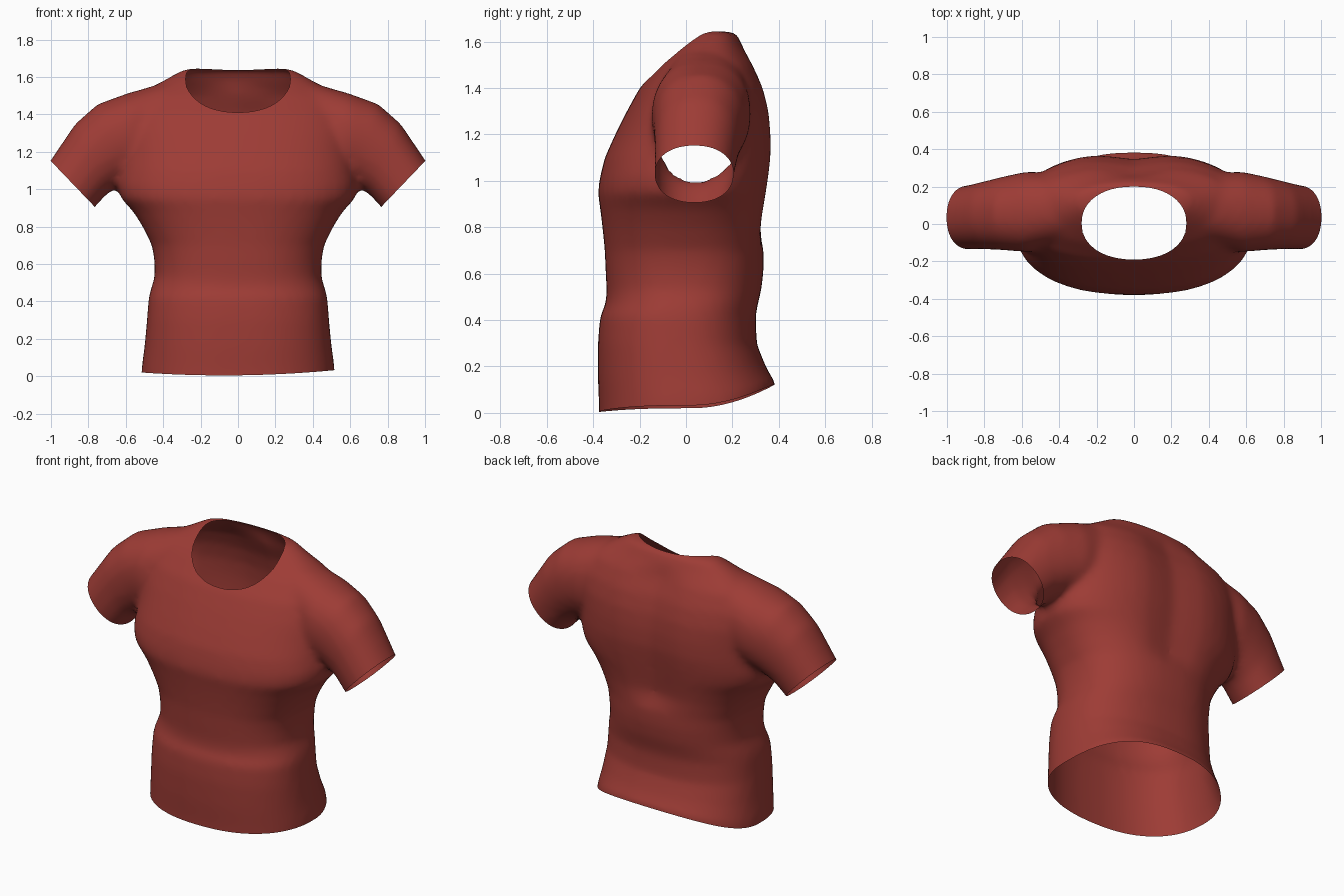
import bpy, bmesh, math
from mathutils import Vector

cube = bpy.data.objects.get("Cube")
if cube:
    bpy.data.objects.remove(cube)

SIDES = 48


def power(v, n):
    return math.copysign(abs(v) ** (2 / n), v)


def loft(bm, rings):
    """Skin a list of closed point rings and cap both ends."""
    loops = [[bm.verts.new(p) for p in ring] for ring in rings]
    for a, b in zip(loops, loops[1:]):
        for i in range(SIDES):
            j = (i + 1) % SIDES
            bm.faces.new((a[i], a[j], b[j], b[i]))
    bm.faces.new(loops[0])
    bm.faces.new(loops[-1])


def angles():
    return [2 * math.pi * i / SIDES for i in range(SIDES)]


def body_ring(z, half, front, back):
    mid, depth = (front + back) / 2, (back - front) / 2
    ring = []
    for t in angles():
        x = half * power(math.cos(t), 2.4)
        y = mid + depth * power(math.sin(t), 2.4)
        # Shallow valley along the spine
        if y > mid and 0.7 < z < 1.55:
            y -= 0.035 * math.exp(-(x / 0.14) ** 2)
        ring.append((x, y, z))
    return ring


def sleeve_ring(side, top, bottom, front, back):
    top, bottom = Vector(top), Vector(bottom)
    mid, half = (top + bottom) / 2, (top - bottom) / 2
    ring = []
    for t in angles():
        p = mid + half * power(math.cos(t), 2.2)
        y = (front + back) / 2 + (back - front) / 2 * power(math.sin(t), 2.2)
        ring.append((side * p.x, y, p.y))
    return ring


def make_object(name, bm):
    bmesh.ops.recalc_face_normals(bm, faces=bm.faces)
    mesh = bpy.data.meshes.new(name)
    bm.to_mesh(mesh)
    bm.free()
    obj = bpy.data.objects.new(name, mesh)
    bpy.context.collection.objects.link(obj)
    return obj


# Torso: height, half width, front, back
body = [
    (-0.1, 0.52, -0.375, 0.39), (0.03, 0.515, -0.375, 0.38),
    (0.15, 0.5, -0.38, 0.345), (0.3, 0.487, -0.38, 0.305),
    (0.42, 0.478, -0.37, 0.3), (0.47, 0.465, -0.345, 0.31),
    (0.53, 0.445, -0.342, 0.325), (0.62, 0.447, -0.347, 0.335),
    (0.7, 0.46, -0.35, 0.335), (0.8, 0.51, -0.36, 0.34),
    (0.88, 0.56, -0.37, 0.35), (0.95, 0.625, -0.38, 0.36),
    (1.02, 0.64, -0.37, 0.37), (1.1, 0.63, -0.35, 0.38),
    (1.2, 0.62, -0.305, 0.38), (1.3, 0.62, -0.255, 0.37),
    (1.4, 0.6, -0.2, 0.345), (1.5, 0.54, -0.115, 0.3),
    (1.58, 0.4, -0.035, 0.245), (1.63, 0.31, 0.02, 0.22),
    (1.645, 0.27, 0.05, 0.2),
]
# Sleeve: top and bottom of each section in (x, z), front, back
sleeve = [
    ((0.36, 1.58), (0.42, 1.1), -0.1, 0.27),
    ((0.6, 1.51), (0.55, 1.06), -0.15, 0.28),
    ((0.75, 1.455), (0.63, 1.02), -0.14, 0.255),
    ((0.87, 1.35), (0.7, 0.975), -0.135, 0.23),
    ((1.005, 1.15), (0.765, 0.905), -0.135, 0.205),
    ((1.09, 1.03), (0.835, 0.83), -0.135, 0.2),
]
bm = bmesh.new()
loft(bm, [body_ring(*r) for r in body])
for side in (-1, 1):
    loft(bm, [sleeve_ring(side, *r) for r in sleeve])
shirt = make_object("shirt", bm)

# Vertical cutter for the neck opening
NECK_X, NECK_Y, NECK_MID = 0.28, 0.195, 0.005
bm = bmesh.new()
loft(bm, [[(NECK_X * power(math.cos(t), 2.2), NECK_MID + NECK_Y * power(math.sin(t), 2.2), z)
           for t in angles()] for z in (1.1, 1.9)])
cutter = make_object("neck_cutter", bm)
cutter.hide_render = True

# Fuse torso and sleeves into one soft cloth surface, then cut the neck
remesh = shirt.modifiers.new("fuse", 'REMESH')
remesh.mode = 'VOXEL'
remesh.voxel_size = 0.022
smooth = shirt.modifiers.new("soften", 'SMOOTH')
smooth.factor = 0.5
smooth.iterations = 8
cut = shirt.modifiers.new("neck", 'BOOLEAN')
cut.operation = 'DIFFERENCE'
cut.solver = 'EXACT'
cut.object = cutter
bpy.context.view_layer.update()
graph = bpy.context.evaluated_depsgraph_get()
bm = bmesh.new()
bm.from_mesh(shirt.evaluated_get(graph).to_mesh())
shirt.modifiers.clear()
bpy.data.objects.remove(cutter)


def in_neck(p):
    r = abs(p.x / NECK_X) ** 2.2 + abs((p.y - NECK_MID) / NECK_Y) ** 2.2
    return r < 1.002 and p.z > 1.05


# Open the neck by removing the walls left by the cutter
bmesh.ops.delete(bm, geom=[f for f in bm.faces if in_neck(f.calc_center_median())],
                 context='FACES')


def slice_off(test, point, normal):
    faces = [f for f in bm.faces if test(f.calc_center_median())]
    geom = set(faces)
    for f in faces:
        geom.update(f.verts, f.edges)
    bmesh.ops.bisect_plane(bm, geom=list(geom), plane_co=point, plane_no=normal,
                           clear_outer=True)


# Open the cuffs and the hem
for side in (-1, 1):
    slice_off(lambda p: p.x * side > 0.68, (side * 0.885, 0, 1.03), (side * 0.72, 0, -0.69))
slice_off(lambda p: p.z < 0.2, (0, 0, 0), (0, 0, -1))

# Raise the hem toward the back
for v in bm.verts:
    if v.co.z < 0.3:
        lift = 0.005 + 0.02 * (v.co.x / 0.5) ** 2 + 0.012 * v.co.x
        lift += 0.11 * max(0, (v.co.y - 0.02) / 0.35) ** 2
        v.co.z += lift * (1 - v.co.z / 0.3)
bm.to_mesh(shirt.data)
bm.free()

# Cloth colour
red = bpy.data.materials.new("brick_red")
red.use_nodes = True
colour = (0.34, 0.045, 0.036, 1)
red.diffuse_color = colour
red.node_tree.nodes["Principled BSDF"].inputs["Base Color"].default_value = colour
shirt.data.materials.clear()
shirt.data.materials.append(red)
for p in shirt.data.polygons:
    p.use_smooth = True
    p.material_index = 0
